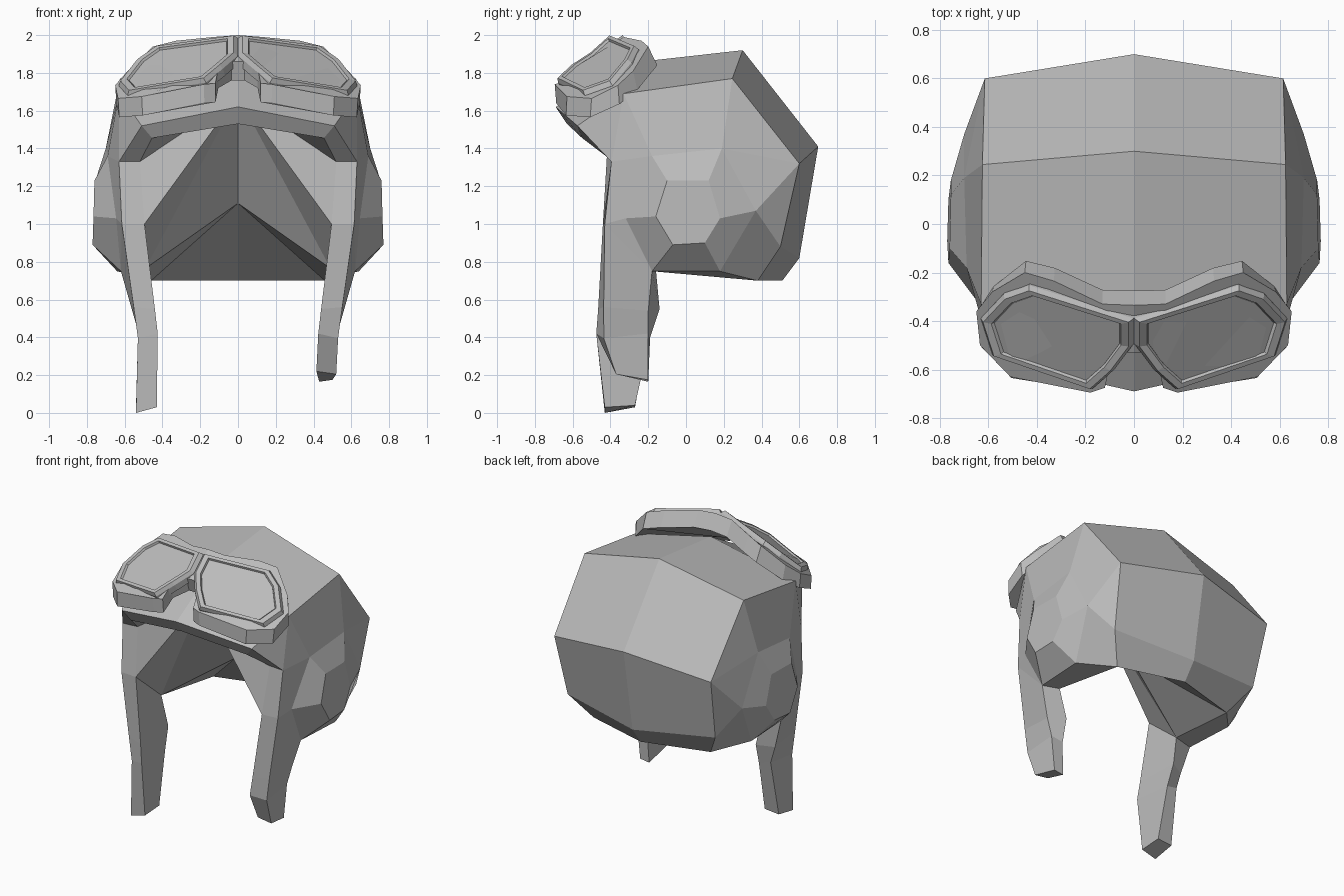
import bpy
import bmesh
from mathutils import Vector

# Remove the default cube only
default_cube = bpy.data.objects.get("Cube")
if default_cube:
    bpy.data.objects.remove(default_cube, do_unlink=True)

# One plain grey for every part
grey = bpy.data.materials.new("plain_grey")
grey.use_nodes = True
grey_colour = (0.5, 0.5, 0.5, 1)
grey.diffuse_color = grey_colour
grey.node_tree.nodes["Principled BSDF"].inputs["Base Color"].default_value = grey_colour


def finish(name, mesh_data):
    """Turn a bmesh into a flat-shaded object with outward normals."""
    bmesh.ops.recalc_face_normals(mesh_data, faces=mesh_data.faces)
    mesh = bpy.data.meshes.new(name)
    mesh_data.to_mesh(mesh)
    mesh_data.free()
    mesh.materials.append(grey)
    part = bpy.data.objects.new(name, mesh)
    bpy.context.collection.objects.link(part)
    return part


def mirrored_mesh(name, points, faces):
    """Build the +x half from named points, and its reflection, sharing the centre line."""
    bm = bmesh.new()
    verts = {}
    for side in (1, -1):
        for key, (x, y, z) in points.items():
            if x == 0 and side < 0:
                verts[key, side] = verts[key, 1]
            else:
                verts[key, side] = bm.verts.new((side * x, y, z))
        for face in faces:
            bm.faces.new([verts[key, side] for key in face.split()])
    return finish(name, bm)


def lofted(name, rings, cap_start=True, cap_end=True):
    """Skin a list of closed rings that all have the same point count."""
    bm = bmesh.new()
    loops = [[bm.verts.new(p) for p in ring] for ring in rings]
    for lower, upper in zip(loops, loops[1:]):
        for i in range(len(lower)):
            j = (i + 1) % len(lower)
            bm.faces.new((lower[i], lower[j], upper[j], upper[i]))
    if cap_start:
        bm.faces.new(loops[0])
    if cap_end:
        bm.faces.new(loops[-1])
    return finish(name, bm)


# Helmet: centre line, side corners, ear ring, ear pad and lining
helmet = {
    # centre line from brim over the crown to the hem
    "brim_mid": (0, -.69, 1.62),
    "fore_mid": (0, -.28, 1.855),
    "crown_mid": (0, .3, 1.92),
    "back_mid": (0, .7, 1.41),
    "nape_mid": (0, .6, .82),
    "hem_mid": (0, .51, .7),
    # matching side corners
    "brim": (.51, -.575, 1.52),
    "fore": (.63, -.33, 1.69),
    "crown": (.625, .245, 1.77),
    "back": (.615, .6, 1.32),
    "nape": (.58, .5, .88),
    "hem": (.46, .38, .7),
    "cheek": (.63, -.395, 1.33),
    "temple": (.615, -.43, 1),
    # ring around the ear
    "ring_a": (.69, -.18, 1.36),
    "ring_b": (.7, .19, 1.4),
    "ring_c": (.7, .37, 1.07),
    "ring_d": (.64, .18, .75),
    "ring_e": (.62, -.18, .75),
    "ring_f": (.645, -.32, 1.03),
    # raised ear pad
    "pad_a": (.76, -.1, 1.23),
    "pad_b": (.755, .12, 1.23),
    "pad_c": (.755, .18, 1.03),
    "pad_d": (.765, .1, .9),
    "pad_e": (.77, -.07, .89),
    "pad_f": (.765, -.16, 1.04),
    # lining
    "in_brim_mid": (0, -.63, 1.53),
    "in_brim": (.455, -.55, 1.455),
    "in_cheek": (.52, -.385, 1.33),
    "in_temple": (.495, -.44, 1),
    "in_top": (0, -.4, 1.68),
    "in_apex": (0, -.03, 1.11),
    "in_jaw": (.49, -.16, .765),
}

helmet_faces = [
    # crown, back and nape panels
    "brim_mid brim fore fore_mid",
    "fore_mid fore crown crown_mid",
    "crown_mid crown back back_mid",
    "back_mid back nape nape_mid",
    "nape_mid nape hem hem_mid",
    # side panels around the ear
    "fore brim cheek",
    "fore cheek ring_a",
    "fore ring_a ring_b crown",
    "crown ring_b back",
    "back ring_b ring_c",
    "back ring_c nape",
    "nape ring_c ring_d hem",
    "cheek ring_f ring_a",
    "cheek temple ring_f",
    "temple ring_e ring_f",
    # thickness of brim, cheek and hem
    "brim_mid in_brim_mid in_brim brim",
    "brim in_brim in_cheek cheek",
    "cheek in_cheek in_temple temple",
    "hem ring_d ring_e in_jaw",
    "temple in_temple in_jaw ring_e",
    # lining panels
    "in_brim_mid in_top in_brim",
    "in_brim in_top in_cheek",
    "in_cheek in_top in_temple",
    "in_temple in_top in_jaw",
    "in_jaw in_top in_apex",
    "in_apex hem in_jaw",
    "in_apex hem_mid hem",
    # ear pad top
    "pad_a pad_b pad_c pad_d pad_e pad_f",
]
# Sloped walls of the ear pad
for here, there in zip("abcdef", "bcdefa"):
    helmet_faces.append(f"ring_{here} ring_{there} pad_{there} pad_{here}")
mirrored_mesh("helmet_shell", helmet, helmet_faces)

# Chin straps: shared top, knee and ankle, each with its own end
strap_top = [helmet[key] for key in ("temple", "ring_e", "in_jaw", "in_temple")]
strap_knee = [(.552, -.436, .56), (.56, -.2, .54), (.45, -.14, .55), (.44, -.465, .55)]
strap_ankle = [(.53, -.435, .395), (.525, -.2, .42), (.44, -.19, .4), (.425, -.475, .42)]
left_end = [(.52, -.37, .205), (.5, -.2, .175), (.43, -.2, .165), (.415, -.37, .22)]
right_end = [(.54, -.43, 0), (.54, -.27, .03), (.43, -.27, .04), (.43, -.43, .03)]
for name, side, end in (("left_strap", 1, left_end), ("right_strap", -1, right_end)):
    lofted(name, [[(side * x, y, z) for x, y, z in ring]
                  for ring in (strap_top, strap_knee, strap_ankle, end)])

# Goggle body: one outline pushed down onto the forehead, further back at the top
outline = {
    "top_mid": (0, -.335, 2),
    "top_bridge": (.13, -.33, 1.99),
    "top_side": (.33, -.235, 1.97),
    "top": (.45, -.2, 1.94),
    "top_corner": (.585, -.28, 1.81),
    "outer": (.65, -.36, 1.735),
    "low_outer": (.635, -.5, 1.665),
    "low_corner": (.51, -.63, 1.675),
    "low": (.18, -.695, 1.74),
    "nose_low": (.12, -.675, 1.745),
    "nose_side": (.105, -.605, 1.82),
    "nose": (.035, -.53, 1.86),
    "nose_mid": (0, -.53, 1.86),
}
keys = list(outline)
body = dict(outline)
for key, (x, y, z) in outline.items():
    body["rear_" + key] = (x * .99, y + .2 * (z - 1.7), z - .1)
body_faces = [" ".join(keys), " ".join("rear_" + key for key in keys)]
for here, there in zip(keys, keys[1:]):
    body_faces.append(f"{here} {there} rear_{there} rear_{here}")
mirrored_mesh("goggle_body", body, body_faces)

# Goggle rims and lenses
rim_outline = [Vector(p) for p in (
    (.02, -.4, 1.99), (.43, -.27, 1.935), (.53, -.305, 1.865), (.62, -.4, 1.75),
    (.575, -.54, 1.7), (.18, -.675, 1.765), (.095, -.6, 1.835), (.02, -.5, 1.9))]
centre = sum(rim_outline, Vector()) / len(rim_outline)
facing = Vector((.26, -.51, .82)).normalized()


def rim_ring(side, scale, lift):
    """Scaled copy of the rim outline, moved along the direction it faces."""
    ring = [centre + (p - centre) * scale + facing * lift for p in rim_outline]
    return [(side * p.x, p.y, p.z) for p in ring]


for word, side in (("left", 1), ("right", -1)):
    lofted(word + "_goggle_rim", [
        rim_ring(side, 1.05, -.06),
        rim_ring(side, 1.05, -.015),
        rim_ring(side, 1, .01),
        rim_ring(side, .89, .01),
        rim_ring(side, .86, -.006),
    ], cap_end=False)
    lofted(word + "_lens", [
        rim_ring(side, .87, -.012),
        rim_ring(side, .86, -.002),
    ])
